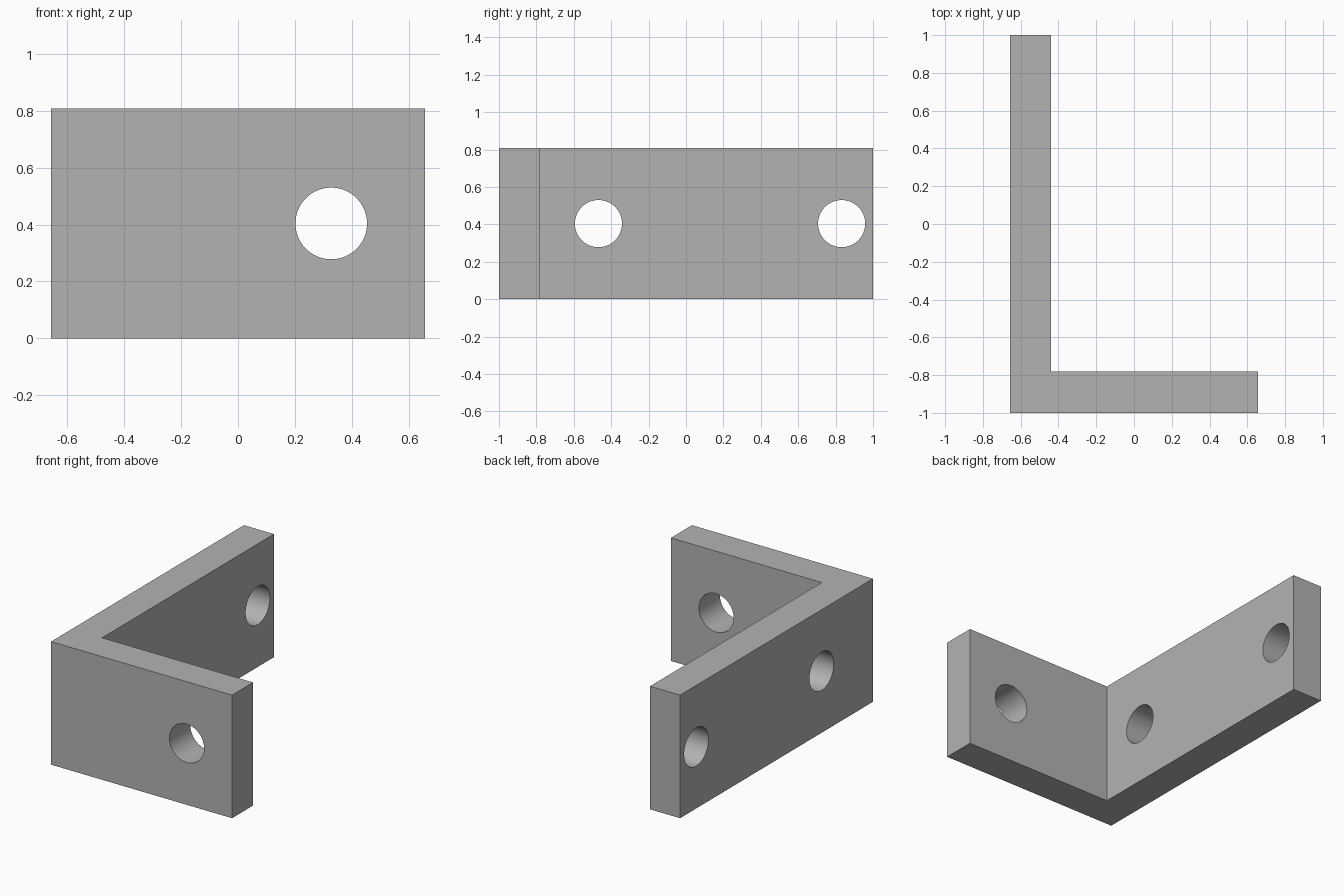
import bpy
import bmesh
import math
from mathutils import Matrix, Vector

default = bpy.data.objects.get("Cube")
if default:
    bpy.data.objects.remove(default, do_unlink=True)

HALF_X, HALF_Y, HEIGHT, THICK = 0.657, 1.0, 0.808, 0.218
RADIUS, MID_Z = 0.126, 0.404

grey = bpy.data.materials.new("plain grey")
grey.use_nodes = True
colour = (0.45, 0.45, 0.45, 1)
grey.diffuse_color = colour
grey.node_tree.nodes["Principled BSDF"].inputs["Base Color"].default_value = colour


def make_object(name, bm):
    bmesh.ops.recalc_face_normals(bm, faces=bm.faces)
    mesh = bpy.data.meshes.new(name)
    bm.to_mesh(mesh)
    bm.free()
    mesh.materials.append(grey)
    obj = bpy.data.objects.new(name, mesh)
    bpy.context.collection.objects.link(obj)
    return obj


def drill(target, centre, axis):
    """Cut a round through hole along the given axis."""
    bm = bmesh.new()
    turn = Vector((0, 0, 1)).rotation_difference(Vector(axis)).to_matrix().to_4x4()
    bmesh.ops.create_cone(bm, cap_ends=True, segments=64, radius1=RADIUS,
                          radius2=RADIUS, depth=THICK * 2,
                          matrix=Matrix.Translation(centre) @ turn)
    cutter = make_object("hole_cutter", bm)
    cutter.hide_render = True
    cut = target.modifiers.new("hole", 'BOOLEAN')
    cut.operation, cut.solver, cut.object = 'DIFFERENCE', 'EXACT', cutter
    bpy.context.view_layer.objects.active = target
    bpy.ops.object.modifier_apply(modifier=cut.name)
    bpy.data.objects.remove(cutter, do_unlink=True)


# L-shaped profile, extruded upward
inner_x, inner_y = THICK - HALF_X, THICK - HALF_Y
profile = [(-HALF_X, -HALF_Y), (HALF_X, -HALF_Y), (HALF_X, inner_y),
           (inner_x, inner_y), (inner_x, HALF_Y), (-HALF_X, HALF_Y)]
bm = bmesh.new()
base = bm.faces.new([bm.verts.new((x, y, 0)) for x, y in profile])
top = bmesh.ops.extrude_face_region(bm, geom=[base], use_keep_orig=True)
bmesh.ops.translate(bm, vec=(0, 0, HEIGHT),
                    verts=[v for v in top["geom"] if isinstance(v, bmesh.types.BMVert)])
bracket = make_object("angle_bracket", bm)

# One hole in the short arm, two in the long arm
drill(bracket, (0.328, -HALF_Y + THICK / 2, MID_Z), (0, 1, 0))
for y in (-0.468, 0.832):
    drill(bracket, (-HALF_X + THICK / 2, y, MID_Z), (1, 0, 0))

# Smooth hole walls with crisp edges
bpy.ops.object.select_all(action='DESELECT')
bracket.select_set(True)
bpy.context.view_layer.objects.active = bracket
bpy.ops.object.shade_smooth_by_angle(angle=math.radians(30))
